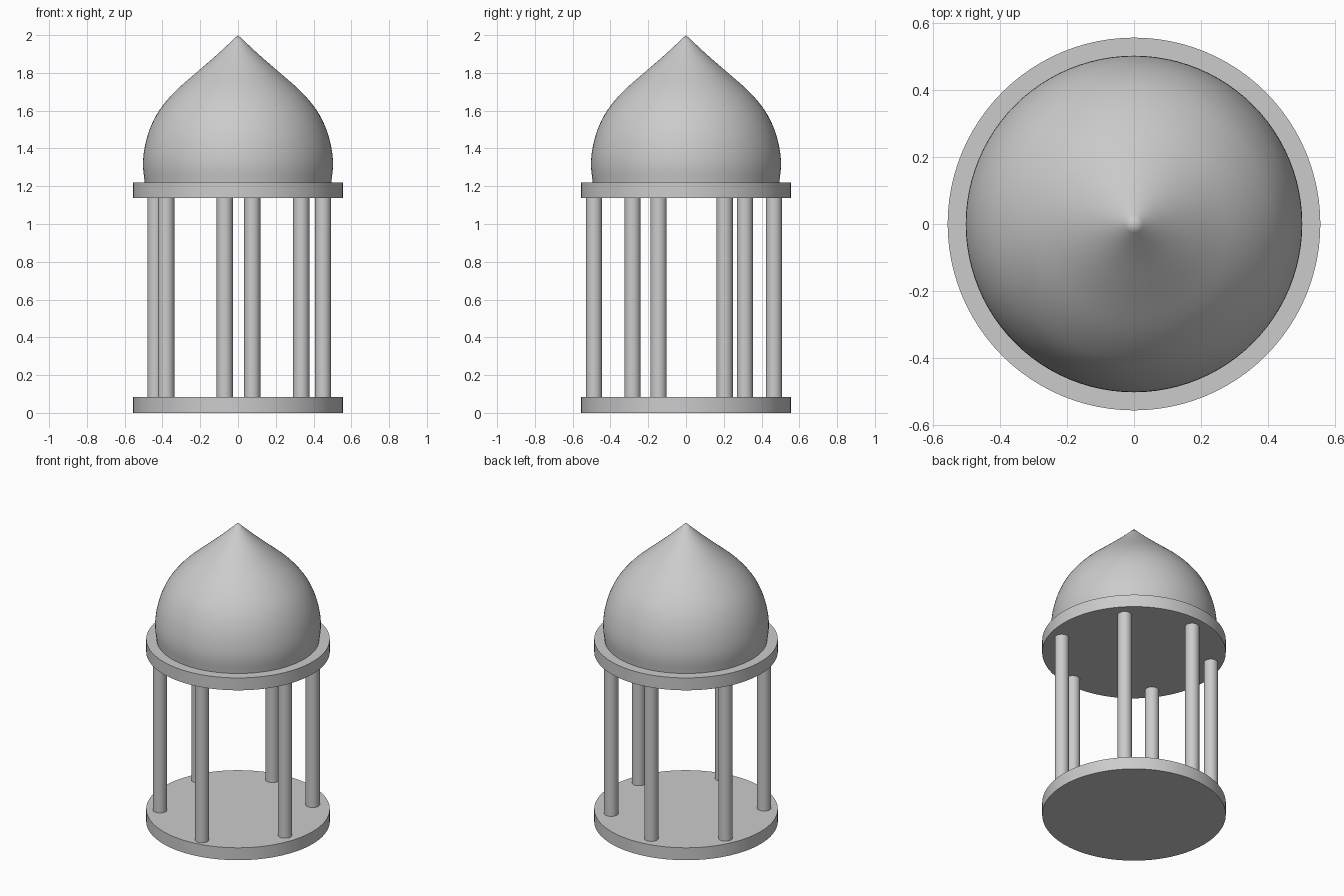
import bpy
import bmesh
import math
from mathutils import Vector

cube = bpy.data.objects.get("Cube")
if cube:
    bpy.data.objects.remove(cube, do_unlink=True)

stone = bpy.data.materials.new("grey stone")
stone.use_nodes = True
stone.diffuse_color = (0.6, 0.6, 0.6, 1)
stone.node_tree.nodes["Principled BSDF"].inputs["Base Color"].default_value = (0.6, 0.6, 0.6, 1)


def finish(obj, name, angle):
    obj.name = obj.data.name = name
    obj.data.materials.append(stone)
    bpy.ops.object.select_all(action="DESELECT")
    obj.select_set(True)
    bpy.context.view_layer.objects.active = obj
    bpy.ops.object.shade_smooth_by_angle(angle=math.radians(angle))


def cylinder(name, x, y, bottom, top, radius, sides):
    bpy.ops.mesh.primitive_cylinder_add(
        vertices=sides, radius=radius, depth=top - bottom,
        location=(x, y, (bottom + top) / 2))
    finish(bpy.context.object, name, 30)


def smooth_profile(points, steps):
    """Catmull-Rom curve through (radius, height) points."""
    p = [Vector(q) for q in points]
    p = [2 * p[0] - p[1]] + p + [2 * p[-1] - p[-2]]
    out = []
    for a, b, c, d in zip(p, p[1:], p[2:], p[3:]):
        for i in range(steps):
            t = i / steps
            out.append(0.5 * (2 * b + (c - a) * t + (2 * a - 5 * b + 4 * c - d) * t**2
                              + (3 * b - a - 3 * c + d) * t**3))
    return out + [p[-2]]


# Base and roof slabs
cylinder("base_slab", 0, 0, 0, 0.083, 0.557, 96)
cylinder("roof_slab", 0, 0, 1.137, 1.22, 0.557, 96)

# Ring of slightly unevenly spaced columns
spots = [(0.075, -0.487), (0.45, -0.145), (0.335, 0.312),
         (-0.07, 0.466), (-0.437, 0.205), (-0.38, -0.283)]
for number, (x, y) in enumerate(spots, 1):
    cylinder(f"column_{number}", x, y, 0.08, 1.14, 0.043, 32)

# Onion dome, turned from a profile
outline = [(0.493, 1.215), (0.503, 1.31), (0.495, 1.4), (0.468, 1.5), (0.418, 1.6),
           (0.335, 1.7), (0.222, 1.8), (0.107, 1.9), (0, 2)]
bm = bmesh.new()
verts = [bm.verts.new((r, 0, z)) for r, z in smooth_profile(outline, 4)]
edges = [bm.edges.new(pair) for pair in zip(verts, verts[1:])]
bmesh.ops.spin(bm, geom=verts + edges, axis=(0, 0, 1), cent=(0, 0, 0),
               angle=math.tau, steps=96)
bmesh.ops.remove_doubles(bm, verts=bm.verts, dist=0.0005)
bmesh.ops.holes_fill(bm, edges=[e for e in bm.edges if e.is_boundary], sides=0)
bmesh.ops.recalc_face_normals(bm, faces=bm.faces)
mesh = bpy.data.meshes.new("dome")
bm.to_mesh(mesh)
bm.free()
dome = bpy.data.objects.new("dome", mesh)
bpy.context.collection.objects.link(dome)
finish(dome, "dome", 40)
